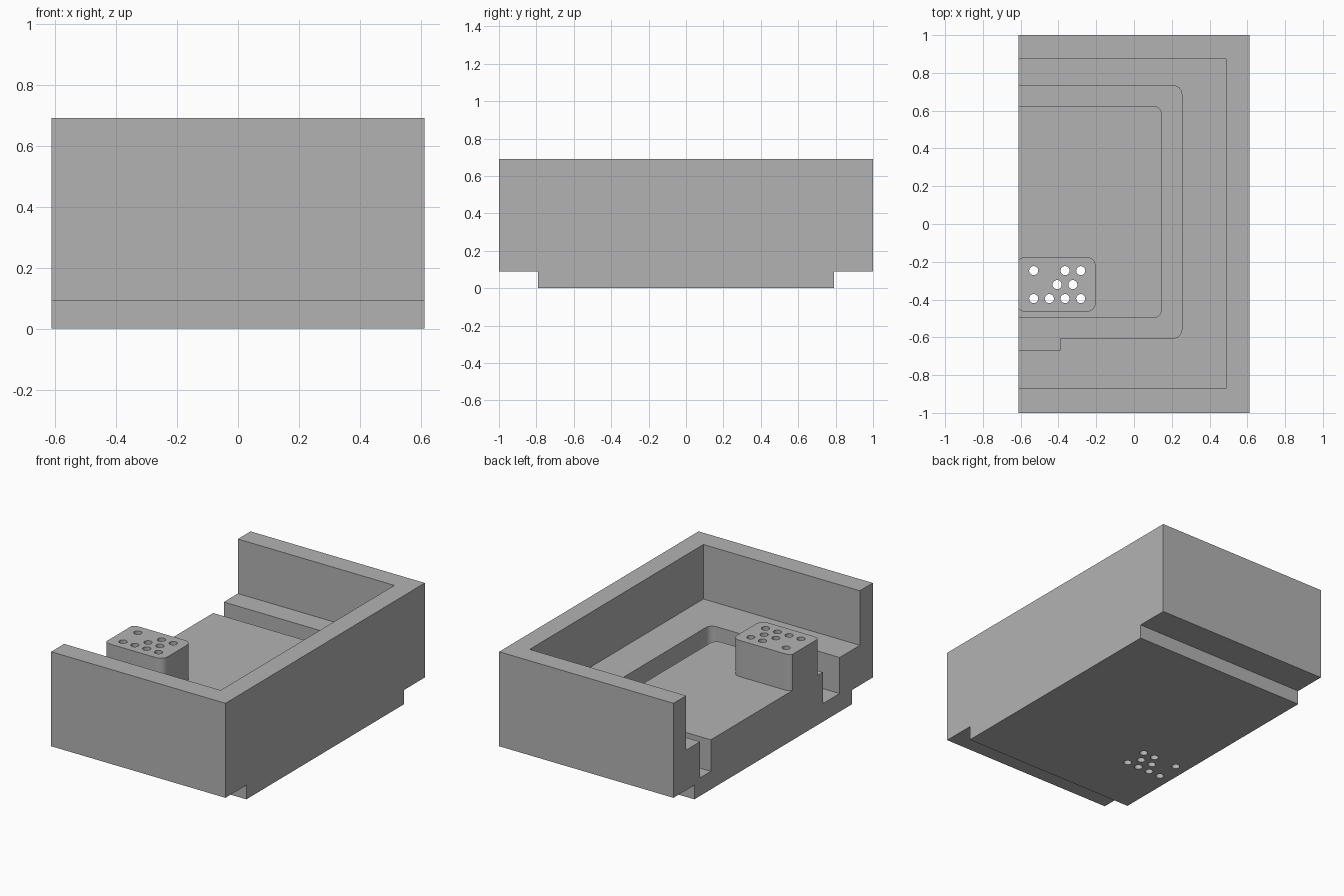
import bpy, bmesh
from math import cos, sin, pi

cube = bpy.data.objects.get("Cube")
if cube:
    bpy.data.objects.remove(cube, do_unlink=True)

grey = bpy.data.materials.new("plain grey")
grey.use_nodes = True
grey.diffuse_color = (0.45, 0.45, 0.45, 1)
grey.node_tree.nodes["Principled BSDF"].inputs["Base Color"].default_value = grey.diffuse_color

HALF_X = 0.612      # half the width
OVER = -0.75        # everything overshoots the open side, then is trimmed flush
TOP, STEP, LEDGE, FLOOR, DECK, BLOCK = 0.69, 0.09, 0.344, 0.115, 0.315, 0.545


def prism(name, outline, low, high, along_x=False):
    """Extrude a closed outline up z, or along x when the outline is in y, z."""
    bm = bmesh.new()
    place = (lambda a, b: (low, a, b)) if along_x else (lambda a, b: (a, b, low))
    face = bm.faces.new([bm.verts.new(place(a, b)) for a, b in outline])
    top = bmesh.ops.extrude_face_region(bm, geom=[face])
    verts = [g for g in top["geom"] if isinstance(g, bmesh.types.BMVert)]
    d = high - low
    bmesh.ops.translate(bm, verts=verts, vec=(d, 0, 0) if along_x else (0, 0, d))
    bmesh.ops.recalc_face_normals(bm, faces=bm.faces)
    mesh = bpy.data.meshes.new(name)
    bm.to_mesh(mesh)
    bm.free()
    mesh.materials.append(grey)
    obj = bpy.data.objects.new(name, mesh)
    bpy.context.collection.objects.link(obj)
    return obj


def arc(cx, cy, r, start, sweep=pi / 2, n=8):
    return [(cx + r * cos(start + sweep * i / n), cy + r * sin(start + sweep * i / n))
            for i in range(n + 1)]


def rect(x0, x1, y0, y1):
    return [(x0, y0), (x1, y0), (x1, y1), (x0, y1)]


def right_corners(x1, y0, y1, r):
    return arc(x1 - r, y0 + r, r, -pi / 2) + arc(x1 - r, y1 - r, r, 0)


def left_corners(x0, y0, y1, r):
    return arc(x0 + r, y1 - r, r, pi / 2) + arc(x0 + r, y0 + r, r, pi)


def combine(target, tool, operation):
    mod = target.modifiers.new(operation, 'BOOLEAN')
    mod.operation, mod.solver, mod.object = operation, 'EXACT', tool
    bpy.context.view_layer.objects.active = target
    bpy.ops.object.modifier_apply(modifier=mod.name)
    bpy.data.objects.remove(tool, do_unlink=True)


# Outer body with a narrower foot
foot = 0.79
section = [(-foot, 0), (foot, 0), (foot, STEP), (1, STEP),
           (1, TOP), (-1, TOP), (-1, STEP), (-foot, STEP)]
tray = prism("tray", section, OVER, HALF_X, along_x=True)

# Room inside the walls, then the deep recess with its notch
combine(tray, prism("room", rect(-1, 0.487, -0.87, 0.873), LEDGE, 1), 'DIFFERENCE')
recess = [(-1, -0.667), (-0.39, -0.667), (-0.39, -0.604)]
recess += right_corners(0.253, -0.604, 0.732, 0.045) + [(-1, 0.732)]
combine(tray, prism("recess", recess, FLOOR, 0.5), 'DIFFERENCE')

# Raised deck that leaves a channel around it
deck = [(OVER, -0.498)] + right_corners(0.147, -0.498, 0.625, 0.045) + [(OVER, 0.625)]
combine(tray, prism("deck", deck, 0.05, DECK), 'UNION')

# Rounded block on the deck
block = right_corners(-0.202, -0.465, -0.175, 0.05) + left_corners(-0.624, -0.465, -0.175, 0.05)
combine(tray, prism("block", block, 0.2, BLOCK), 'UNION')

# Holes straight through block and foot
rows = {-0.247: (-0.531, -0.365, -0.282),
        -0.321: (-0.407, -0.324),
        -0.395: (-0.531, -0.448, -0.365, -0.282)}
for y, xs in rows.items():
    for x in xs:
        combine(tray, prism("hole", arc(x, y, 0.024, 0, 2 * pi, 24)[:-1], -0.1, 1), 'DIFFERENCE')

# Trim the open side flush
combine(tray, prism("trim", rect(-2, -HALF_X, -2, 2), -1, 2), 'DIFFERENCE')

bpy.ops.object.select_all(action='DESELECT')
tray.select_set(True)
bpy.context.view_layer.objects.active = tray
bpy.ops.object.shade_smooth_by_angle(angle=pi / 6)
